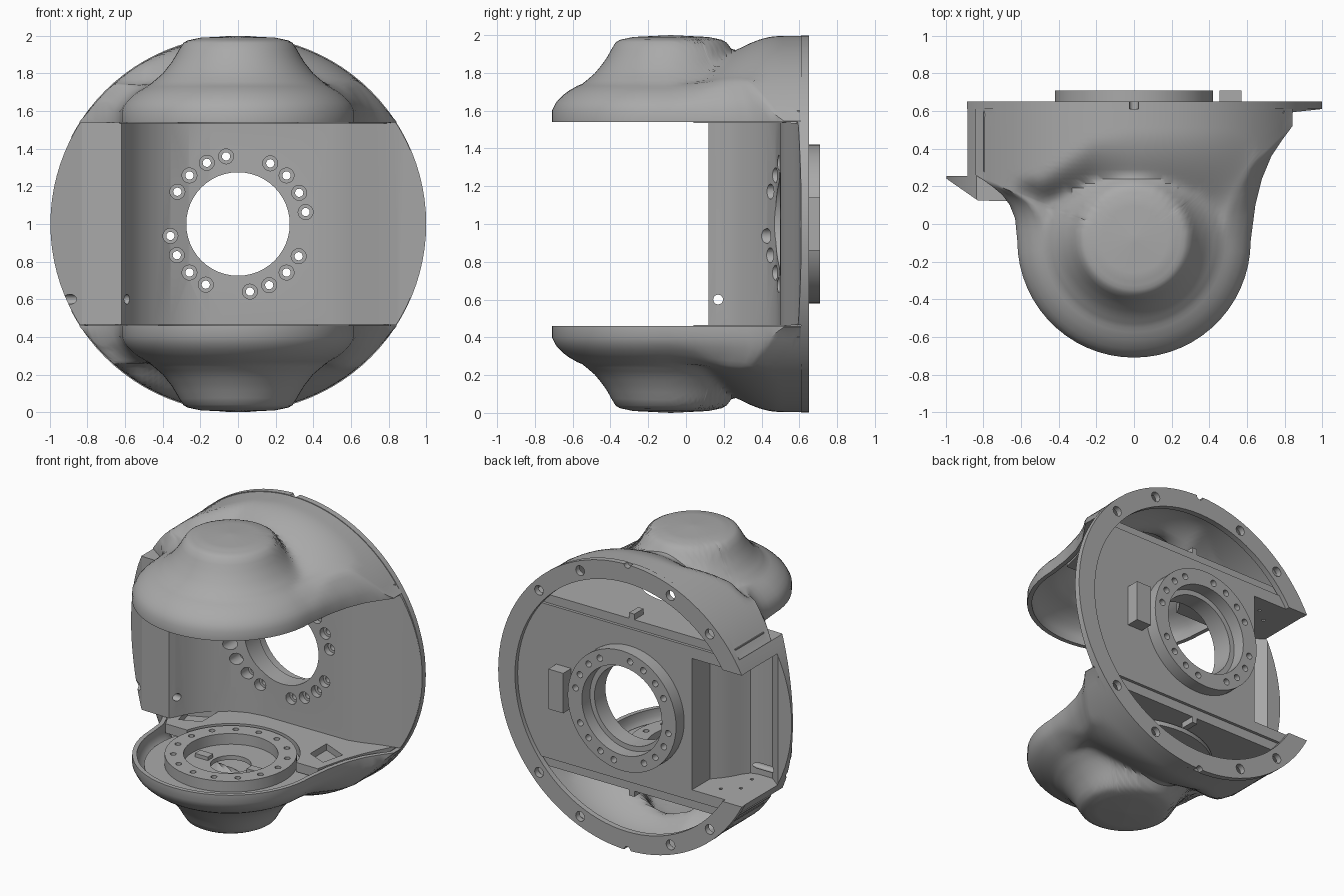
import bpy, bmesh, math
from mathutils import Vector, Matrix

if "Cube" in bpy.data.objects:
    bpy.data.objects.remove(bpy.data.objects["Cube"])

grey = bpy.data.materials.new("cast_grey")
grey.use_nodes = True
COL = (0.4, 0.4, 0.4, 1)
grey.diffuse_color = COL
grey.node_tree.nodes["Principled BSDF"].inputs["Base Color"].default_value = COL


def finish(name, bm):
    me = bpy.data.meshes.new(name)
    bm.to_mesh(me)
    bm.free()
    me.materials.append(grey)
    ob = bpy.data.objects.new(name, me)
    bpy.context.collection.objects.link(ob)
    return ob


def activate(ob):
    bpy.ops.object.select_all(action='DESELECT')
    ob.select_set(True)
    bpy.context.view_layer.objects.active = ob


def smooth(ob, angle=30):
    activate(ob)
    bpy.ops.object.shade_smooth_by_angle(angle=math.radians(angle))


def apply(ob, mod):
    activate(ob)
    bpy.ops.object.modifier_apply(modifier=mod.name)


def cut(ob, cutter, op='DIFFERENCE'):
    mod = ob.modifiers.new("cut", 'BOOLEAN')
    mod.operation, mod.object, mod.solver = op, cutter, 'EXACT'
    apply(ob, mod)
    bpy.data.objects.remove(cutter)


def rods(name, centres, r, a, b, axis='y', seg=16):
    """Cylinders along one axis from a to b; centres are the other two coordinates."""
    bm = bmesh.new()
    for p, q in centres:
        mid = (a + b) / 2
        pos = {'x': (mid, p, q), 'y': (p, mid, q), 'z': (p, q, mid)}[axis]
        rot = {'x': Matrix.Rotation(math.pi / 2, 4, 'Y'),
               'y': Matrix.Rotation(math.pi / 2, 4, 'X'), 'z': Matrix()}[axis]
        bmesh.ops.create_cone(bm, cap_ends=True, segments=seg, radius1=r, radius2=r,
                              depth=b - a, matrix=Matrix.Translation(pos) @ rot)
    return finish(name, bm)


def ring(name, centre, r_in, r_out, a, b, axis='y', seg=64):
    ob = rods(name, [centre], r_out, a, b, axis, seg)
    cut(ob, rods("bore", [centre], r_in, a - 0.1, b + 0.1, axis, seg))
    return ob


def prism(name, pts, z0, z1):
    bm = bmesh.new()
    face = bm.faces.new([bm.verts.new((x, y, z0)) for x, y in pts])
    new = bmesh.ops.extrude_face_region(bm, geom=[face])["geom"]
    bmesh.ops.translate(bm, vec=(0, 0, z1 - z0),
                        verts=[v for v in new if isinstance(v, bmesh.types.BMVert)])
    bmesh.ops.recalc_face_normals(bm, faces=bm.faces)
    return finish(name, bm)


def box(name, x0, x1, y0, y1, z0, z1):
    return prism(name, [(x0, y0), (x1, y0), (x1, y1), (x0, y1)], z0, z1)


def around(r, degrees, c=(0, 1)):
    return [(c[0] + r * math.cos(math.radians(d)), c[1] + r * math.sin(math.radians(d)))
            for d in degrees]


def lerp_table(table, t):
    for (a, va), (b, vb) in zip(table, table[1:]):
        if t <= b:
            return va + (vb - va) * max(0, (t - a) / (b - a))
    return table[-1][1]


# Curved wall between the lobes, clipped to the round body
BOLTS = [q * 90 + d for q in range(4) for d in (10, 27, 45, 62)]
front = [(-1.01, .25), (-.83, .125), (-.62, .12), (-.595, .16), (-.56, .23), (-.51, .3),
         (-.45, .36), (-.36, .43), (-.26, .475), (-.15, .495), (.5, .5), (.6, .525),
         (.72, .565), (.85, .595), (1.01, .612)]
wall = prism("curved_wall", front + [(1.01, .62), (-1.01, .62)], .465, 1.54)
cut(wall, rods("clip", [(0, 1)], .997, -.5, 1, seg=96), 'INTERSECT')


def pocket():
    return prism("pocket", [(-.48, .8), (-.48, .42), (-.53, .365), (-.57, .31), (-.605, .245),
                            (-.64, .2), (-.69, .185), (-.8, .185), (-.89, .255), (-1.2, .255),
                            (-1.2, .8)], .54, 1.46)


cut(wall, pocket())
cut(wall, rods("bore", [(0, 1)], .275, -.2, 1, seg=48))
cut(wall, rods("bolt_holes", around(.365, BOLTS), .022, .3, 1))
cut(wall, rods("counterbores", around(.365, BOLTS), .04, .2, .54))
cut(wall, rods("cross_hole", [(.17, .6)], .026, -1.1, -.4, 'x'))
cut(wall, rods("shelf_holes", [(-.62, .5), (-.72, .42), (-.7, .27)], .012, .4, 1.6, 'z', 8))
smooth(wall)

# Rear flange with bolt holes and locating notches
flange = ring("rear_flange", (0, 1), .87, 1.0, .61, .65, seg=96)
cut(flange, pocket())
rim_holes = [s * d for s in (1, -1) for d in (43, 67, 111, 133)]
cut(flange, rods("rim_holes", around(.935, rim_holes), .034, .5, .8))
cut(flange, rods("notches", around(1, (90, 270)), .025, .5, .8))
smooth(flange)

# Bearing boss and stop block on the back
boss = ring("bearing_boss", (0, 1), .31, .42, .6, .71)
cut(boss, rods("boss_holes", around(.365, BOLTS), .022, .5, .8))
smooth(boss)
box("stop_block", .455, .57, .6, .71, .86, 1.14)

# Plan outline of a lobe, from the right rear corner round the front to the left
corner = [(.842, .61), (.842, .52), (.79, .45), (.73, .36), (.68, .24), (.645, .1)]
nose = around(.62, range(0, -181, -6), (0, -.09))
left = [(-.632, .03), (-.66, .1), (-.7, .155), (-.76, .205), (-.842, .26), (-.842, .61)]
loop = (corner + nose + left)[::-1]
outline = []
for i, p in enumerate(loop):
    a, b = Vector(p), Vector(loop[(i + 1) % len(loop)])
    n = max(1, round((b - a).length / .05))
    outline += [a.lerp(b, k / n) for k in range(n)]

# Knob height by radius; shoulder and rounding heights by distance in from the outline
KNOB = [(0, 2.0), (.2, 1.99), (.27, 1.975), (.295, 1.96), (.345, 1.87), (.4, 1.8),
        (.47, 1.74), (.54, 1.7), (.59, 1.655), (.61, 1.62), (.63, 1.59), (.7, 1.54)]
SHOULDER = [(0, 1.6), (.012, 1.63), (.035, 1.66), (.08, 1.7), (.15, 1.74)]
ROUNDING = [(0, 1.6), (.015, 1.635), (.04, 1.67), (.08, 1.71), (.2, 1.84), (.4, 2.1)]
CENTRE, RIM = Vector((0, -.08)), 1.54


def height(p, q):
    """Height at p, on the ray to outline point q: knob and shoulder blended into the body."""
    inset = (q - p).length
    body = 1 + math.sqrt(max(0, .995 ** 2 - p.x ** 2))
    edge = lerp_table([(-.5, .26), (-.38, .34), (-.22, .46), (0, .5)], p.x)
    reach = lerp_table([(-.55, .25), (-.35, .45), (0, .9)], p.x)
    t = min(1, max(0, (p.y - edge) / reach + 1))
    back = RIM + max(0, body - RIM) * t * t * (3 - 2 * t)
    if q.x > 0 and q.y < .5:
        back = min(back, lerp_table(ROUNDING, inset))
    knob = lerp_table(KNOB, (p - CENTRE).length)
    front_part = max(knob, lerp_table(SHOULDER, inset))
    k = .025 * min(1, inset / .1)
    blend = max(front_part, back)
    if k > 0:
        blend += k * math.log(1 + math.exp(-abs(front_part - back) / k))
    return max(RIM + .004, min(blend, max(body, knob)))


def lobe(name, up):
    bm = bmesh.new()

    def vert(p, z):
        return bm.verts.new((p.x, p.y, z if up else 2 - z))

    steps = 28
    hub = vert(CENTRE, 2.0)
    rows = []
    for s in range(1, steps + 1):
        pts = [CENTRE.lerp(q, s / steps) for q in outline]
        rows.append([vert(p, height(p, q)) for p, q in zip(pts, outline)])
    rows.append([vert(p, RIM) for p in outline])
    n = len(outline)
    for i in range(n):
        j = (i + 1) % n
        faces = [[hub, rows[0][i], rows[0][j]]]
        at_back = outline[i].y > .6 and outline[j].y > .6
        for r0, r1 in zip(rows, rows[1:]):
            if not (r1 is rows[-1] and at_back):
                faces.append([r0[i], r1[i], r1[j], r0[j]])
        for f in faces:
            bm.faces.new(f if up else f[::-1])
    loose = [v for v in bm.verts if not v.link_faces]
    bmesh.ops.delete(bm, geom=loose, context='VERTS')
    ob = finish(name, bm)
    mod = ob.modifiers.new("shell", 'SOLIDIFY')
    mod.thickness, mod.offset = .03, -1
    apply(ob, mod)
    smooth(ob, 40)


# Two hollow lobes, each with a deck, blind pockets and a small rib inside
HUB = (0, -.08)
for side, up in (("upper", True), ("lower", False)):
    lobe(side + "_lobe_shell", up)

    def span(a, b):
        return (2 - b, 2 - a) if up else (a, b)

    deck = prism(side + "_deck", [(-.59, .04), (-.64, .14), (-.8, .28), (-.8, .6), (.8, .6),
                                  (.7, .4), (.65, .27), (.59, .04)], *span(.4, .465))
    cut(deck, rods("deck_bore", [HUB], .34 if up else .44, *span(.2, .6), 'z', 64))
    for s in (1, -1):
        cut(deck, prism("deck_pocket", [(s * .42, .2), (s * .56, .14), (s * .6, .3),
                                        (s * .42, .38)], *span(.42, .6)))
    smooth(deck)
    box(side + "_web_rib", -.02, .02, .5, .6, *span(.36, .41))

# Motor ring, floor and brackets in the lower lobe
mount = ring("motor_ring", HUB, .3, .42, .35, .46, 'z')
cut(mount, rods("mount_holes", around(.365, range(0, 360, 24), HUB), .02, .2, .6, 'z', 12))
smooth(mount)
smooth(ring("motor_floor", HUB, .13, .55, .355, .385, 'z'))
for s in (1, -1):
    box("floor_bracket", s * .2 - .05, s * .2 + .05, -.12, -.06, .38, .41)
